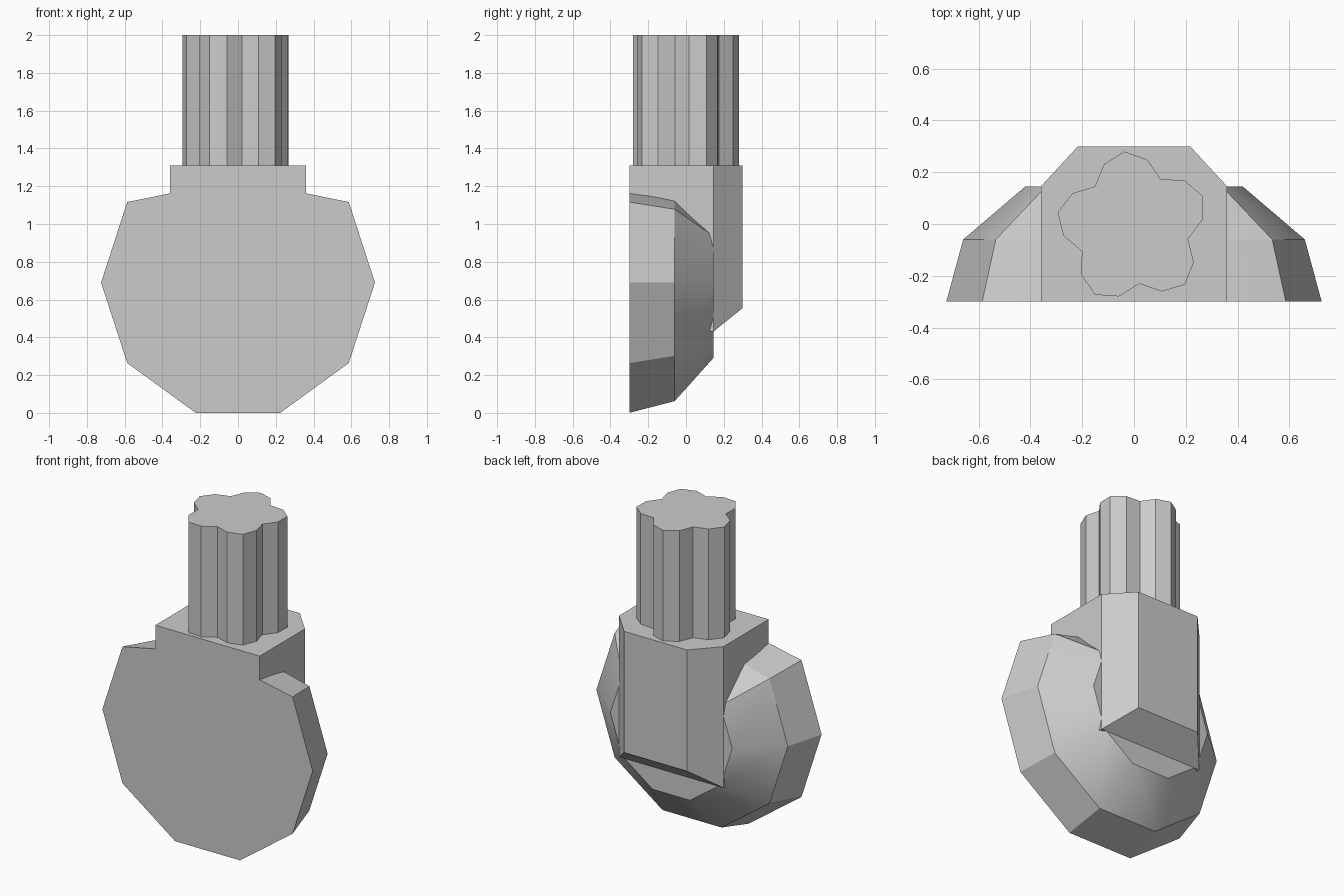
import bpy, bmesh, math

cube = bpy.data.objects.get("Cube")
if cube:
    bpy.data.objects.remove(cube, do_unlink=True)

grey = bpy.data.materials.new("plain_grey")
grey.use_nodes = True
colour = (0.6, 0.6, 0.6, 1)
grey.diffuse_color = colour
grey.node_tree.nodes["Principled BSDF"].inputs["Base Color"].default_value = colour


def loft(name, rings, smooth=None):
    """Skin matching point rings into a capped solid."""
    bm = bmesh.new()
    loops = [[bm.verts.new(p) for p in ring] for ring in rings]
    n = len(loops[0])
    for a, b in zip(loops, loops[1:]):
        for i in range(n):
            j = (i + 1) % n
            bm.faces.new((a[i], a[j], b[j], b[i]))
    bm.faces.new(loops[0])
    bm.faces.new(loops[-1])
    return finish(name, bm, smooth)


def finish(name, bm, smooth=None):
    bmesh.ops.recalc_face_normals(bm, faces=bm.faces[:])
    mesh = bpy.data.meshes.new(name)
    bm.to_mesh(mesh)
    bm.free()
    mesh.materials.append(grey)
    obj = bpy.data.objects.new(name, mesh)
    bpy.context.collection.objects.link(obj)
    if smooth:
        bpy.ops.object.select_all(action='DESELECT')
        bpy.context.view_layer.objects.active = obj
        obj.select_set(True)
        bpy.ops.object.shade_smooth_by_angle(angle=math.radians(smooth))
    return obj


# Ten-sided domed body, with its top side lowered under the collar
def body_ring(y, radius, top):
    ring = []
    for k in range(10):
        a = math.radians(36 * k)
        z = 0.69 + radius * math.sin(a)
        ring.append((radius * math.cos(a), y, top if k in (2, 3) else z))
    return ring


loft("domed_body", [body_ring(-0.3, 0.725, 1.19),
                    body_ring(-0.06, 0.66, 1.16),
                    body_ring(0.145, 0.42, 0.98)], smooth=30)

# Upright block with chamfered back corners and a sloped underside
bm = bmesh.new()
for x, y, bottom in ((0.36, -0.3, 0.43), (0.36, 0.145, 0.43), (0.217, 0.3, 0.555)):
    for side in (-1, 1):
        for z in (bottom, 1.31):
            bm.verts.new((side * x, y, z))
bmesh.ops.convex_hull(bm, input=bm.verts[:])
bmesh.ops.dissolve_limit(bm, angle_limit=0.01, verts=bm.verts[:], edges=bm.edges[:])
finish("collar_block", bm)

# Five-lobed fluted stem
lobe = (0.217, 0.27, 0.297, 0.27)


def stem_ring(z):
    ring = []
    for k in range(20):
        a = math.radians(60.5 + 18 * k)
        r = lobe[k % 4]
        ring.append((r * math.cos(a) - 0.004, r * math.sin(a) - 0.015, z))
    return ring


loft("fluted_stem", [stem_ring(1.3), stem_ring(2.0)])
